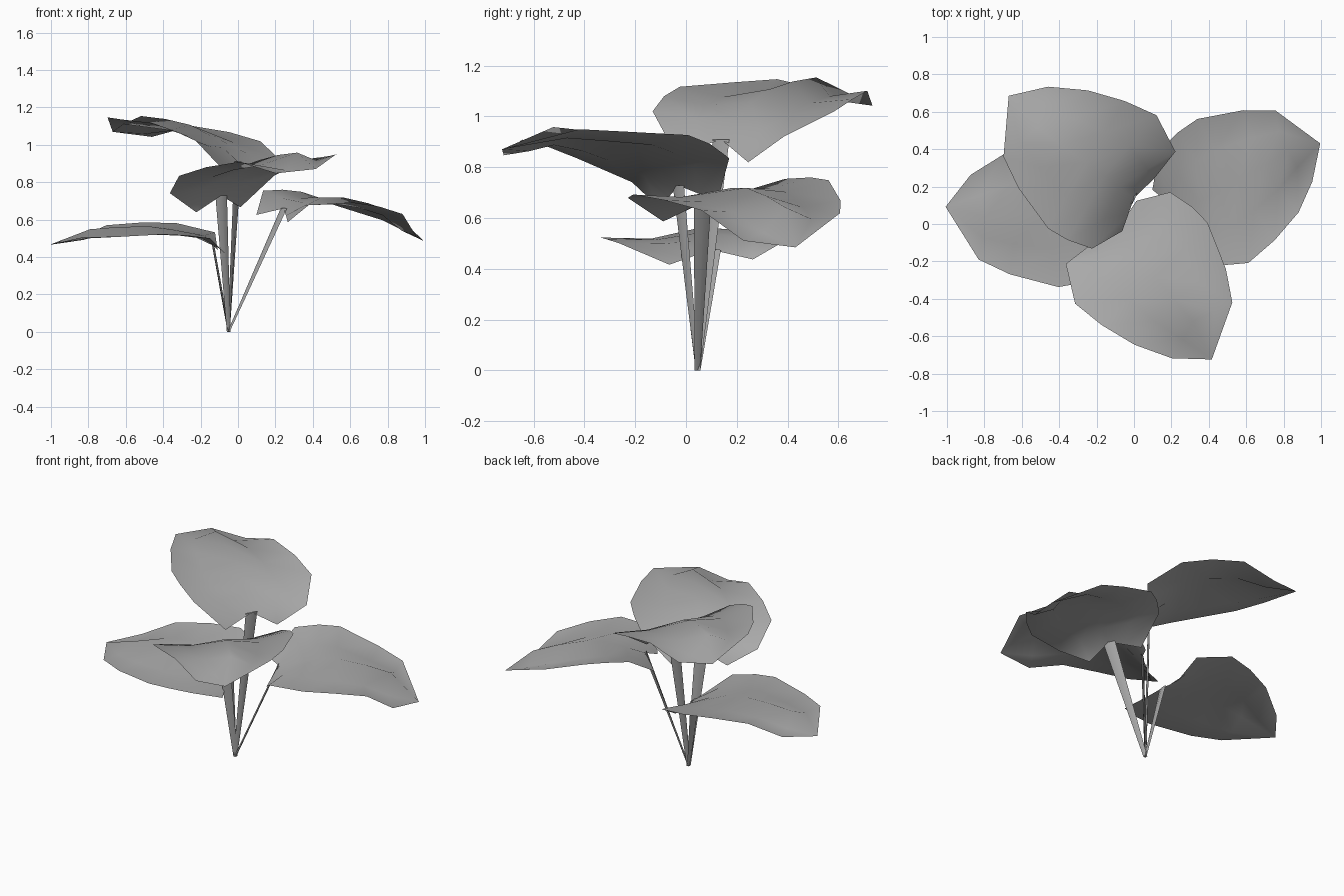
import bpy
from math import radians
from mathutils import Matrix, Vector

cube = bpy.data.objects.get("Cube")
if cube:
    bpy.data.objects.remove(cube)

grey = bpy.data.materials.new("plain_grey")
grey.use_nodes = True
colour = (0.4, 0.4, 0.4, 1)
grey.diffuse_color = colour
grey.node_tree.nodes["Principled BSDF"].inputs["Base Color"].default_value = colour

# Leaf pattern: x runs from stalk to tip, y across, z up
RIB = [(0, 0, 0), (.1, .01, .075), (.2, .02, .145), (.32, .03, .195), (.48, .04, .225), (.64, .05, .24)]
LEFT_EDGE = [(-.06, .17, -.08), (.01, .36, .075), (.14, .41, .13),
             (.26, .43, .165), (.52, .36, .19), (.685, .28, .21)]
RIGHT_EDGE = [(-.02, -.16, -.075), (-.02, -.33, .045), (.18, -.41, .15),
              (.36, -.36, .195), (.55, -.28, .22), (.73, -.17, .15)]
TIP = (.865, 0, .16)
# Depth of the hollow halfway between rib and edge
HOLLOW = [0, .01, .025, .035, .04, .04]
STALK_FOOT = Vector((-.05, .045, 0))


def halfway(edge):
    return [(Vector(r) + Vector(e)) / 2 - Vector((0, 0, h))
            for r, e, h in zip(RIB, edge, HOLLOW)]


def make_object(name, points, faces, smooth_angle):
    mesh = bpy.data.meshes.new(name)
    mesh.from_pydata(points, [], faces)
    mesh.materials.append(grey)
    obj = bpy.data.objects.new(name, mesh)
    bpy.context.collection.objects.link(obj)
    bpy.ops.object.select_all(action="DESELECT")
    obj.select_set(True)
    bpy.context.view_layer.objects.active = obj
    bpy.ops.object.shade_smooth_by_angle(angle=radians(smooth_angle))


def make_leaf(name, base, yaw, droop, roll, scale, cup):
    """Place the shared leaf pattern at the top of its stalk."""
    place = (Matrix.Translation(base)
             @ Matrix.Rotation(radians(yaw), 4, "Z")
             @ Matrix.Rotation(radians(droop), 4, "Y")
             @ Matrix.Rotation(radians(roll), 4, "X")
             @ Matrix.Diagonal((scale, scale, scale * cup, 1)))
    columns = [RIGHT_EDGE, halfway(RIGHT_EDGE), RIB, halfway(LEFT_EDGE), LEFT_EDGE]
    points = [place @ Vector(p) for column in columns for p in column]
    points.append(place @ Vector(TIP))
    rows = len(RIB)
    faces = []
    for c in range(len(columns) - 1):
        near, far = c * rows, (c + 1) * rows
        for i in range(rows - 1):
            faces.append((near + i, near + i + 1, far + i + 1, far + i))
        faces.append((near + rows - 1, len(points) - 1, far + rows - 1))
    make_object(name, points, faces, 60)


def make_stalk(name, top, across):
    """Thin flat stalk that widens towards the leaf."""
    top = Vector(top)
    wide = Vector(across).normalized()
    thin = wide.cross(top - STALK_FOOT).normalized() * .006
    points = []
    for centre, half in ((STALK_FOOT, .012), (top, .038)):
        points += [centre + wide * half, centre + thin,
                   centre - wide * half, centre - thin]
    for p in points:
        p.z = max(p.z, 0)
    faces = [(i, (i + 1) % 4, (i + 1) % 4 + 4, i + 4) for i in range(4)]
    faces += [(3, 2, 1, 0), (4, 5, 6, 7)]
    make_object(name, points, faces, 30)


# name, stalk top, yaw, droop, roll, scale, cup, stalk width direction
plants = [
    ("back_right", (0, .138, .91), 141.8, 0, 5.7, 1, 1, (.04, .07, 0)),
    ("front", (-.09, -.03, .728), -52.9, 1, 5.5, .99, 1, (.07, .05, 0)),
    ("left", (.245, .065, .66), 27, 22.3, 5.5, .97, 1, (-.035, .07, 0)),
    ("right", (-.135, .1, .475), 180, 8, -4, 1, .7, (.01, .06, 0)),
]
for name, top, yaw, droop, roll, scale, cup, across in plants:
    make_leaf(name + "_leaf", top, yaw, droop, roll, scale, cup)
    make_stalk(name + "_stalk", top, across)
